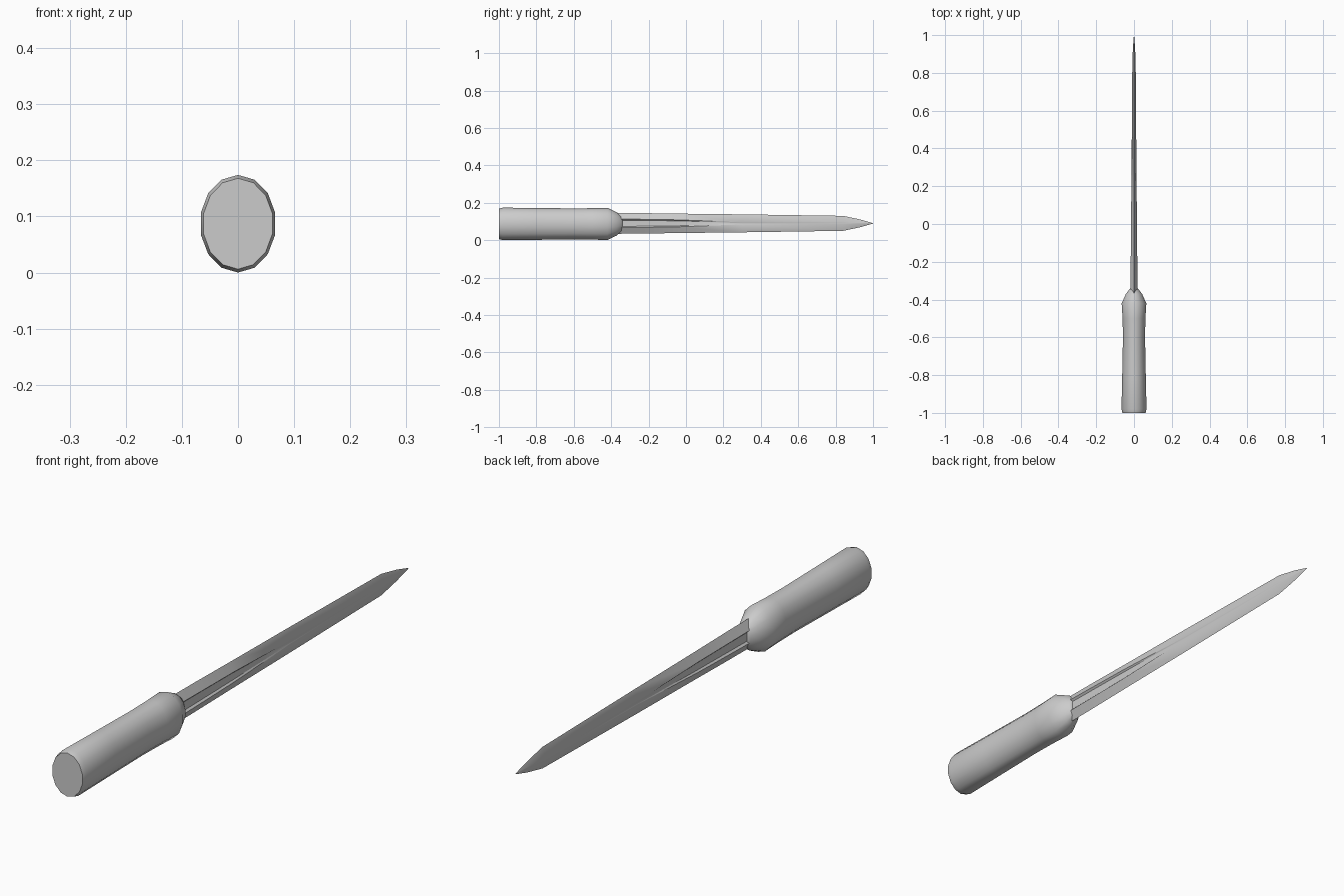
import bpy, bmesh, math

if "Cube" in bpy.data.objects:
    bpy.data.objects.remove(bpy.data.objects["Cube"])

CZ = 0.087  # height of the long axis


def loft(name, rings, angle):
    """Bridge equal-sized rings of points with quads and cap both ends."""
    bm = bmesh.new()
    loops = [[bm.verts.new(p) for p in ring] for ring in rings]
    n = len(loops[0])
    for a, b in zip(loops, loops[1:]):
        for i in range(n):
            j = (i + 1) % n
            bm.faces.new((a[i], a[j], b[j], b[i]))
    bm.faces.new(loops[0])
    bm.faces.new(loops[-1])
    bmesh.ops.remove_doubles(bm, verts=bm.verts, dist=1e-5)
    bmesh.ops.recalc_face_normals(bm, faces=bm.faces)
    mesh = bpy.data.meshes.new(name)
    bm.to_mesh(mesh)
    bm.free()
    ob = bpy.data.objects.new(name, mesh)
    bpy.context.collection.objects.link(ob)
    bpy.ops.object.select_all(action='DESELECT')
    ob.select_set(True)
    bpy.context.view_layer.objects.active = ob
    bpy.ops.object.shade_smooth_by_angle(angle=math.radians(angle))
    return ob


def ellipse(y, rx, rz, sides=14):
    turn = [math.tau * i / sides for i in range(sides)]
    return [(rx * math.sin(a), y, CZ + rz * math.cos(a)) for a in turn]


def blade_section(y, h, t, s, g):
    """h half height, t half thickness, s fuller half width, g fuller floor."""
    side = [(t, s), (g, s * 0.7), (g, -s * 0.7), (t, -s)]
    pts = [(0, h)] + side + [(0, -h)] + [(-x, z) for x, z in reversed(side)]
    return [(x, y, CZ + 0.003 + z) for x, z in pts]


# Handle: oval grip with a slight waist and a tapered collar (y, rx, rz)
handle = [(-1.0, 0.063, 0.081), (-0.98, 0.068, 0.087), (-0.8, 0.064, 0.085),
          (-0.6, 0.060, 0.083), (-0.5, 0.062, 0.084), (-0.42, 0.067, 0.086),
          (-0.37, 0.044, 0.062), (-0.345, 0.024, 0.040), (-0.34, 0.018, 0.030)]
loft("handle", [ellipse(*r) for r in handle], 50)

# Blade: double-edged, with a fuller fading out towards the tip
blade = [(-0.40, 0.056, 0.019, 0.024, 0.012), (-0.25, 0.055, 0.018, 0.022, 0.011),
         (-0.05, 0.052, 0.016, 0.019, 0.010), (0.30, 0.048, 0.013, 0.006, 0.012),
         (0.84, 0.040, 0.009, 0.004, 0.009), (0.93, 0.021, 0.006, 0.002, 0.006),
         (1.0, 0.001, 0.0005, 0.0003, 0.0005)]
loft("blade", [blade_section(*b) for b in blade], 35)
